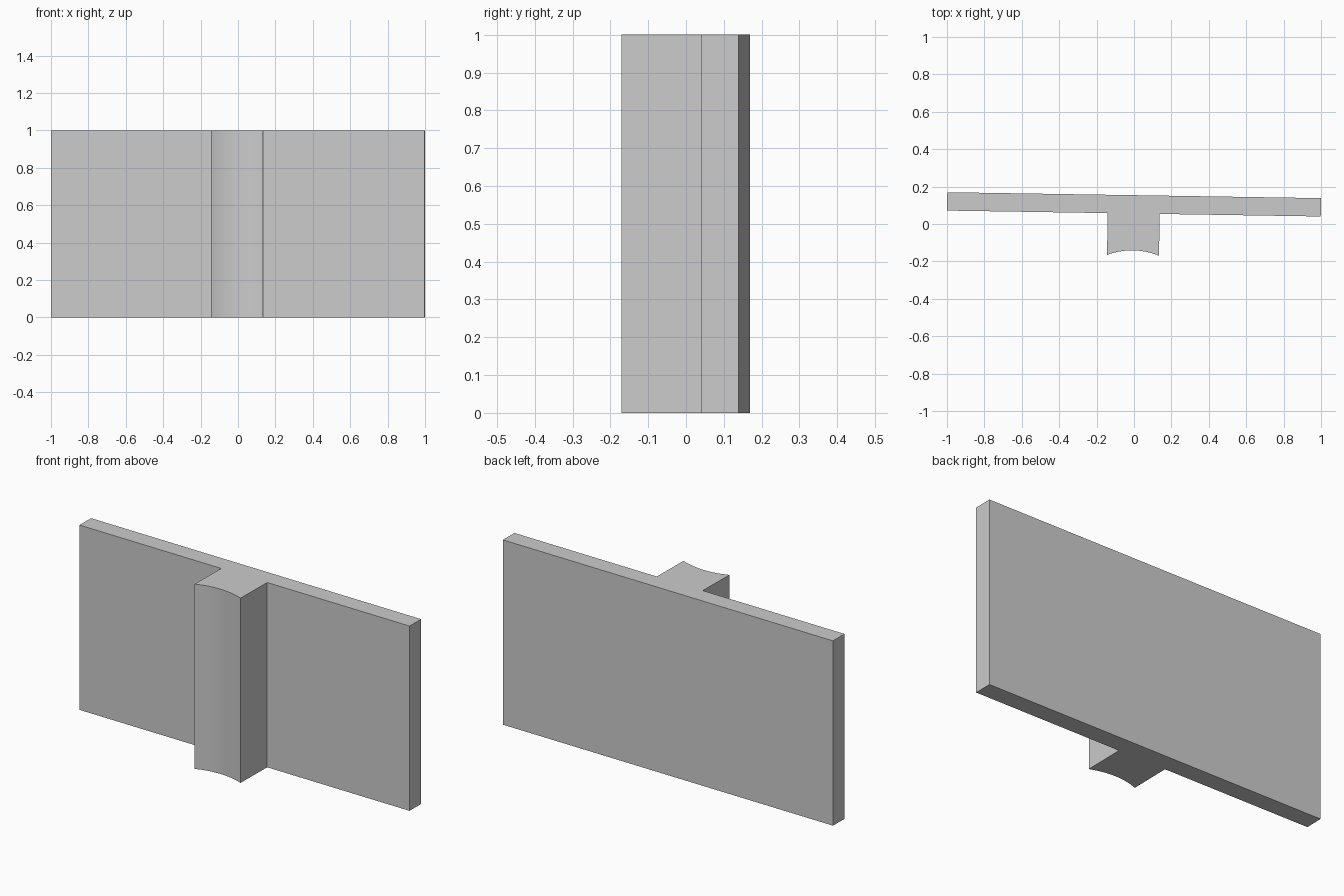
import bpy, bmesh, math

cube = bpy.data.objects.get("Cube")
if cube:
    bpy.data.objects.remove(cube, do_unlink=True)

# One plain grey
grey = bpy.data.materials.new("plain_grey")
grey.use_nodes = True
colour = (0.6, 0.6, 0.6, 1)
grey.diffuse_color = colour
grey.node_tree.nodes["Principled BSDF"].inputs["Base Color"].default_value = colour

HEIGHT = 1.0
HALF_LENGTH = 0.9992
WALL_BACK, WALL_FRONT = 0.154, 0.056
PIER_HALF, PIER_X = 0.139, -0.001
PIER_FRONT, HOLLOW = -0.168, 0.027
TILT = -0.0158
STEPS = 24


def hollow_arc():
    """Concave circular arc across the pier front, left to right."""
    radius = (PIER_HALF ** 2 + HOLLOW ** 2) / (2 * HOLLOW)
    half_angle = math.asin(PIER_HALF / radius)
    centre_y = PIER_FRONT + HOLLOW - radius
    for i in range(STEPS + 1):
        a = half_angle * (2 * i / STEPS - 1)
        yield PIER_X + radius * math.sin(a), centre_y + radius * math.cos(a)


# Plan outline: straight wall with a hollow-fronted pier
outline = [(-HALF_LENGTH, WALL_BACK), (-HALF_LENGTH, WALL_FRONT),
           (PIER_X - PIER_HALF, WALL_FRONT)]
outline += hollow_arc()
outline += [(PIER_X + PIER_HALF, WALL_FRONT), (HALF_LENGTH, WALL_FRONT),
            (HALF_LENGTH, WALL_BACK)]

# Extrude the plan upward
bm = bmesh.new()
base = bm.faces.new([bm.verts.new((x, y, 0)) for x, y in outline])
top = bmesh.ops.extrude_face_region(bm, geom=[base], use_keep_orig=True)
verts = [g for g in top["geom"] if isinstance(g, bmesh.types.BMVert)]
bmesh.ops.translate(bm, vec=(0, 0, HEIGHT), verts=verts)
bmesh.ops.recalc_face_normals(bm, faces=bm.faces)
mesh = bpy.data.meshes.new("wall_with_pier")
bm.to_mesh(mesh)
bm.free()
mesh.materials.append(grey)

wall = bpy.data.objects.new("wall_with_pier", mesh)
bpy.context.collection.objects.link(wall)
wall.rotation_euler.z = TILT
wall.location.x = -0.0016

# Smooth hollow, sharp corners
bpy.ops.object.select_all(action="DESELECT")
wall.select_set(True)
bpy.context.view_layer.objects.active = wall
bpy.ops.object.shade_smooth_by_angle(angle=math.radians(30))
